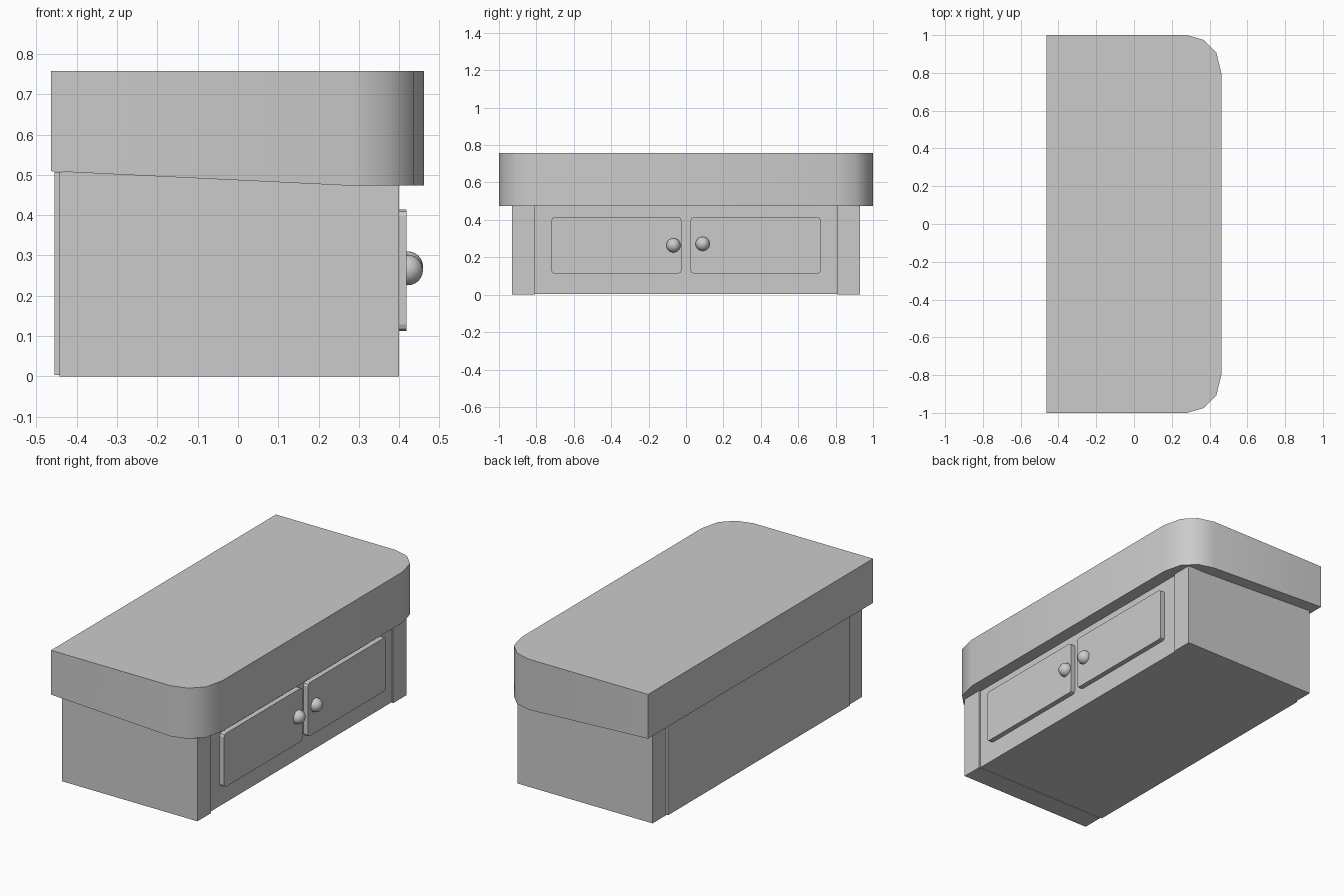
import bpy
import bmesh

if "Cube" in bpy.data.objects:
    bpy.data.objects.remove(bpy.data.objects["Cube"])


def finish(name, bm):
    bmesh.ops.recalc_face_normals(bm, faces=bm.faces)
    mesh = bpy.data.meshes.new(name)
    bm.to_mesh(mesh)
    bm.free()
    obj = bpy.data.objects.new(name, mesh)
    bpy.context.collection.objects.link(obj)
    return obj


def smooth(obj):
    bpy.ops.object.select_all(action='DESELECT')
    obj.select_set(True)
    bpy.context.view_layer.objects.active = obj
    bpy.ops.object.shade_smooth_by_angle(angle=0.6)


def box(name, lo, hi, corner=0.0):
    """Box between two corners; corner rounds the edges running along x."""
    bm = bmesh.new()
    bmesh.ops.create_cube(bm, size=1)
    for v in bm.verts:
        v.co = [lo[i] if v.co[i] < 0 else hi[i] for i in range(3)]
    if corner:
        edges = [e for e in bm.edges
                 if abs(e.verts[0].co.x - e.verts[1].co.x) > 1e-4]
        bmesh.ops.bevel(bm, geom=edges, offset=corner, segments=2,
                        profile=0.5, affect='EDGES')
    return finish(name, bm)


# Thick top with two rounded front corners and an underside rising to the back
half = [(-0.464, 1.0), (0.28, 1.0), (0.37, 0.974), (0.436, 0.908), (0.462, 0.80)]
outline = half + [(x, -y) for x, y in reversed(half)]
bm = bmesh.new()
top = [bm.verts.new((x, y, 0.758)) for x, y in outline]
bottom = [bm.verts.new((x, y, 0.509 if x < 0 else 0.473)) for x, y in outline]
bm.faces.new(top)
# Underside: sloped rear sheet and flat front strip
n = len(outline)
bm.faces.new((bottom[0], bottom[1], bottom[n - 2], bottom[n - 1]))
bm.faces.new(bottom[1:n - 1])
for i in range(n):
    j = (i + 1) % n
    bm.faces.new((top[i], top[j], bottom[j], bottom[i]))
smooth(finish("table_top", bm))

# Cabinet body, set slightly back from the two end blocks
box("cabinet_body", (-0.455, -0.81, 0.003), (0.39, 0.81, 0.507))

# End blocks and doors on both sides
for side, label in ((-1, "left"), (1, "right")):
    ys = sorted((side * 0.81, side * 0.93))
    box(label + "_end_block", (-0.443, ys[0], 0), (0.399, ys[1], 0.507))
    ys = sorted((side * 0.025, side * 0.72))
    box(label + "_door", (0.385, ys[0], 0.113), (0.418, ys[1], 0.414), 0.016)

# Round knobs, half sunk into the doors
for label, y, z in (("left", -0.067, 0.264), ("right", 0.089, 0.272)):
    bm = bmesh.new()
    bmesh.ops.create_uvsphere(bm, u_segments=20, v_segments=12, radius=0.038)
    bmesh.ops.translate(bm, verts=bm.verts, vec=(0.421, y, z))
    smooth(finish(label + "_knob", bm))
